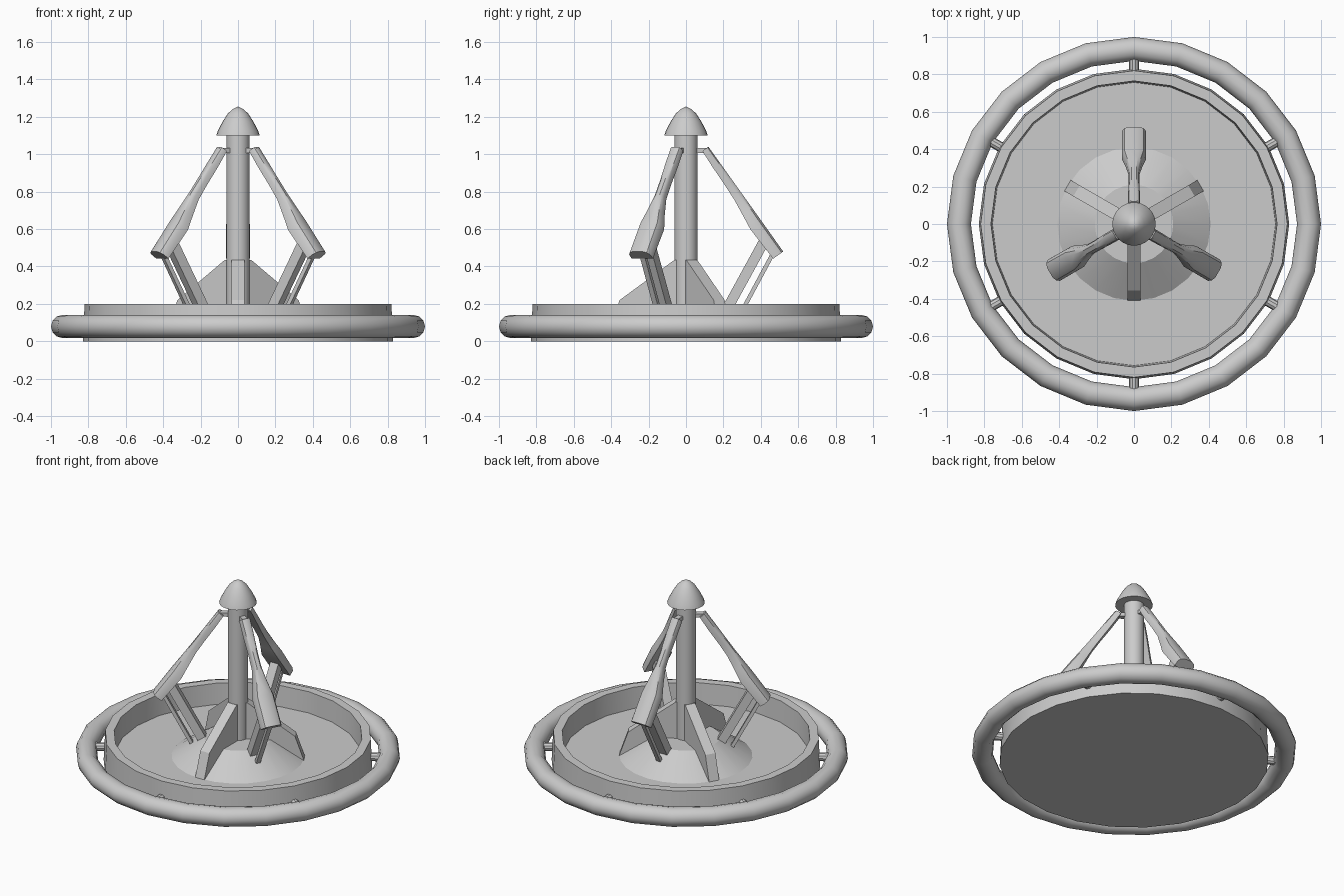
import bpy, bmesh, math
from mathutils import Vector, Matrix

if "Cube" in bpy.data.objects:
    bpy.data.objects.remove(bpy.data.objects["Cube"])

grey = bpy.data.materials.new("plain_grey")
grey.diffuse_color = (0.6, 0.6, 0.6, 1)
grey.use_nodes = True
grey.node_tree.nodes["Principled BSDF"].inputs["Base Color"].default_value = grey.diffuse_color
SEGS = 24


def finish(bm, name, angle=0.0, smooth=True):
    """Turn a bmesh into a named object, rotated about the z axis."""
    bmesh.ops.recalc_face_normals(bm, faces=bm.faces)
    bmesh.ops.transform(bm, matrix=Matrix.Rotation(math.radians(angle), 4, 'Z'), verts=bm.verts)
    me = bpy.data.meshes.new(name)
    bm.to_mesh(me)
    bm.free()
    me.materials.append(grey)
    ob = bpy.data.objects.new(name, me)
    bpy.context.collection.objects.link(ob)
    if smooth:
        bpy.ops.object.select_all(action='DESELECT')
        ob.select_set(True)
        bpy.context.view_layer.objects.active = ob
        bpy.ops.object.shade_smooth_by_angle(angle=math.radians(32))
    return ob


def loft(name, rings, angle=0.0, smooth=True):
    """Skin a list of equal-length point rings and cap both ends."""
    bm = bmesh.new()
    vs = [[bm.verts.new(p) for p in ring] for ring in rings]
    n = len(vs[0])
    for a, b in zip(vs, vs[1:]):
        for i in range(n):
            j = (i + 1) % n
            bm.faces.new((a[i], a[j], b[j], b[i]))
    bm.faces.new(vs[0])
    bm.faces.new(vs[-1])
    return finish(bm, name, angle, smooth)


def lathe(name, profile, segs=SEGS, closed=False):
    """Spin (radius, z) points about the z axis."""
    bm = bmesh.new()
    vs = [bm.verts.new((r, 0, z)) for r, z in profile]
    edges = [bm.edges.new(p) for p in zip(vs, vs[1:])]
    if closed:
        edges.append(bm.edges.new((vs[-1], vs[0])))
    bmesh.ops.spin(bm, geom=vs + edges, cent=(0, 0, 0), axis=(0, 0, 1),
                   angle=math.tau, steps=segs)
    bmesh.ops.remove_doubles(bm, verts=bm.verts, dist=1e-5)
    return finish(bm, name)


def bar(name, start, end, width, depth, angle):
    """Rectangular bar between two (radius, z) points in a radial plane."""
    a, b = Vector((start[0], 0, start[1])), Vector((end[0], 0, end[1]))
    d = (b - a).normalized()
    side = Vector((0, width / 2, 0))
    up = Vector((-d.z, 0, d.x)) * depth / 2
    ring = [-side - up, side - up, side + up, -side + up]
    return loft(name, [[p + q for q in ring] for p in (a, b)], angle, False)


# Shallow basin with a raised wall
lathe("basin", [(0, 0), (0.83, 0), (0.82, 0.2), (0.765, 0.2), (0.757, 0.06), (0, 0.06)])

# Round bumper ring and the pins that hold it
tube = [(0.936 + 0.064 * math.cos(math.tau * i / 12), 0.079 + 0.062 * math.sin(math.tau * i / 12))
        for i in range(12)]
lathe("bumper_ring", tube, closed=True)
for k in range(6):
    rings = [[(x, 0.027 * math.cos(math.tau * i / 10), 0.085 + 0.027 * math.sin(math.tau * i / 10))
              for i in range(10)] for x in (0.8, 0.91)]
    loft("ring_pin", rings, 30 + 60 * k)

# Central mound, column and cap
lathe("mound", [(0.41, 0.06), (0.21, 0.19), (0, 0.19)])
lathe("column", [(0, 0.18), (0.062, 0.18), (0.062, 1.11), (0, 1.11)])
lathe("cap", [(0, 1.1), (0.116, 1.1), (0.108, 1.125), (0.082, 1.175), (0.055, 1.217),
              (0.03, 1.24), (0, 1.255)])

# Buttress fins around the column foot
fin = [(0.02, 0.06), (0.41, 0.06), (0.355, 0.22), (0.062, 0.435), (0.02, 0.435)]
for k in range(3):
    loft("fin", [[(r, y, z) for r, z in fin] for y in (-0.034, 0.034)], -90 + 120 * k, False)

# Hanging paddles: (distance along, half width, thickness)
stations = [(0, 0.033, 0.04), (0.1, 0.032, 0.045), (0.22, 0.027, 0.048), (0.31, 0.027, 0.052),
            (0.41, 0.045, 0.064), (0.49, 0.064, 0.074), (0.688, 0.065, 0.066)]
top = Vector((0.12, 0, 1.04))
along = Vector((0.581, 0, -0.814))
normal = Vector((0.814, 0, 0.581))
section = [(-1, -1), (-1, -0.45), (-0.8, -0.15), (-0.45, 0), (0.45, 0), (0.8, -0.15), (1, -0.45), (1, -1)]
for k in range(3):
    ang = 90 + 120 * k
    rings = [[top + along * t + normal * (v * th) + Vector((0, u * w, 0)) for u, v in section]
             for t, w, th in stations]
    loft("paddle", rings, ang)
    bar("paddle_hinge", (0.05, 1.02), (0.125, 1.02), 0.035, 0.025, ang)
    bar("thick_strut", (0.207, 0.15), (0.415, 0.53), 0.06, 0.055, ang)
    bar("thin_strut", (0.285, 0.135), (0.462, 0.464), 0.03, 0.022, ang)
